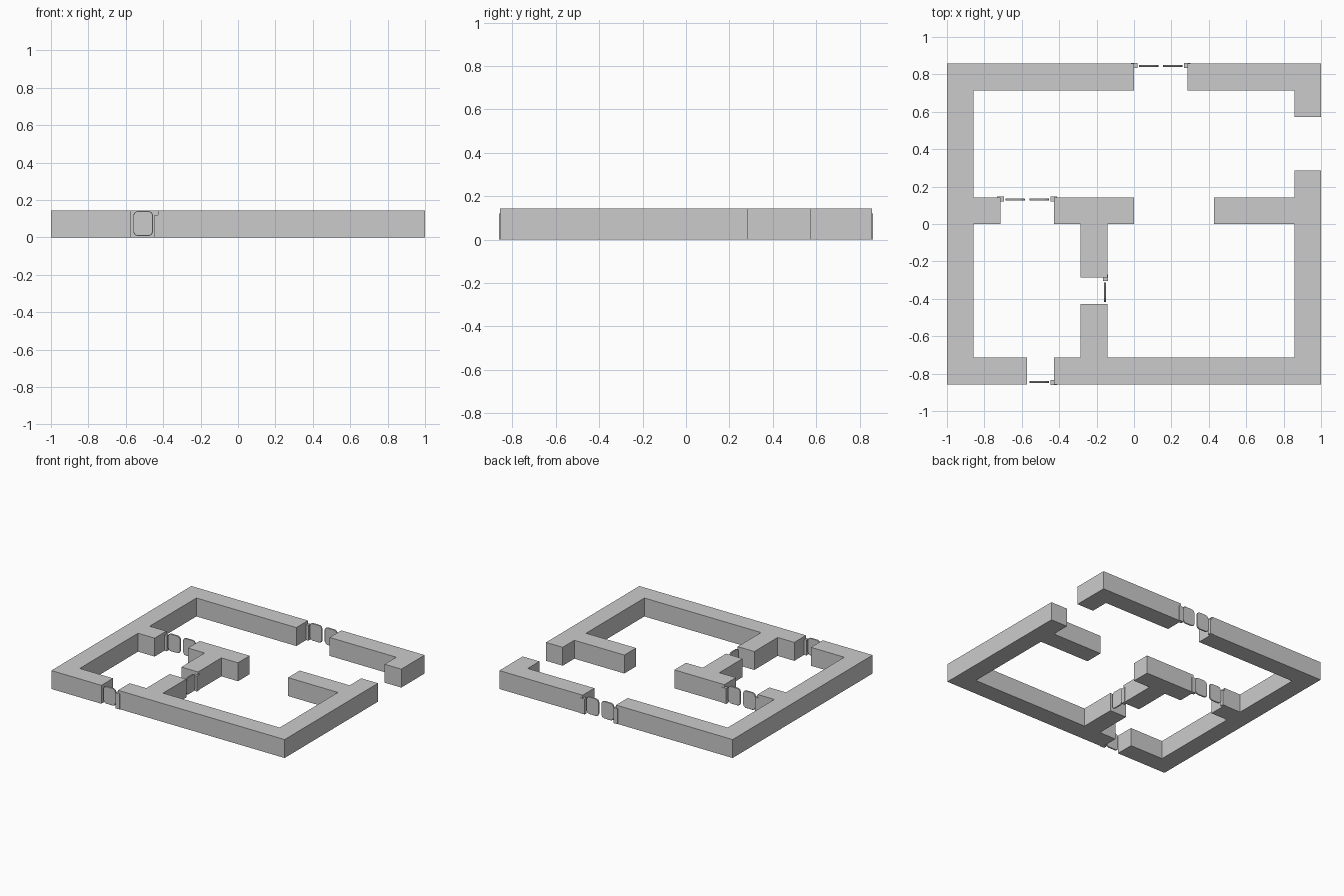
import bpy, bmesh
from math import radians
from mathutils import Vector

if "Cube" in bpy.data.objects:
    bpy.data.objects.remove(bpy.data.objects["Cube"])

U = 1 / 7  # plan module: 14 x 12 cells, walls one cell thick and tall


def new_object(name, bm):
    bmesh.ops.recalc_face_normals(bm, faces=bm.faces[:])
    mesh = bpy.data.meshes.new(name)
    bm.to_mesh(mesh)
    bm.free()
    ob = bpy.data.objects.new(name, mesh)
    bpy.context.collection.objects.link(ob)
    return ob


def extrude_all(bm, vec):
    ext = bmesh.ops.extrude_face_region(bm, geom=bm.faces[:], use_keep_orig=True)
    verts = [g for g in ext["geom"] if isinstance(g, bmesh.types.BMVert)]
    bmesh.ops.translate(bm, verts=verts, vec=vec)


# Walls from plan rectangles in cells (x0, y0, x1, y1)
rects = [(0, 0, 1, 12), (0, 11, 7, 12), (9, 11, 14, 12), (13, 10, 14, 12),
         (13, 0, 14, 8), (0, 0, 3, 1), (4, 0, 14, 1), (0, 6, 2, 7),
         (4, 6, 7, 7), (10, 6, 14, 7), (5, 4, 6, 7), (5, 0, 6, 3)]
cells = {(x, y) for x0, y0, x1, y1 in rects
         for x in range(x0, x1) for y in range(y0, y1)}
bm = bmesh.new()
for x, y in sorted(cells):
    bm.faces.new([bm.verts.new(((x + a - 7) * U, (y + b - 6) * U, 0))
                  for a, b in ((0, 0), (1, 0), (1, 1), (0, 1))])
bmesh.ops.remove_doubles(bm, verts=bm.verts[:], dist=1e-4)
extrude_all(bm, (0, 0, U))
bmesh.ops.recalc_face_normals(bm, faces=bm.faces[:])
bmesh.ops.dissolve_limit(bm, angle_limit=radians(1),
                         verts=bm.verts[:], edges=bm.edges[:])
new_object("walls", bm)


# Extruded polygon in door space: u along opening, n outward, z up
def prism(name, pts, sweep, hinge, u, n):
    h, u, n = Vector((*hinge, 0)), Vector((*u, 0)), Vector((*n, 0))
    to_world = lambda p: h + u * p[0] + n * p[1] + Vector((0, 0, p[2]))
    bm = bmesh.new()
    bm.faces.new([bm.verts.new(to_world(p)) for p in pts])
    extrude_all(bm, to_world(sweep) - h)
    return new_object(name, bm)


def door(name, cx, cy, u, n):
    hinge = ((cx - 7) * U, (cy - 6) * U)
    # L-shaped hinge post wrapping the wall corner
    post = [(-.017, .004), (.019, .004), (.019, -.022), (0, -.022),
            (0, 0), (-.017, 0)]
    prism(name + "_post", [(a, b, 0) for a, b in post], (0, 0, .12), hinge, u, n)
    # Leaf with rounded corners
    a0, a1, z0, z1, c, k = .026, .131, .007, .141, .022, .007
    outline = []
    for a, z, sa, sz, flip in ((a0, z0, 1, 1, 0), (a1, z0, -1, 1, 1),
                               (a1, z1, -1, -1, 0), (a0, z1, 1, -1, 1)):
        corner = [(a, z + sz * c), (a + sa * k, z + sz * k), (a + sa * c, z)]
        outline += corner[::-1] if flip else corner
    leaf = prism(name + "_leaf", [(a, -.018, z) for a, z in outline],
                 (0, .011, 0), hinge, u, n)
    bev = leaf.modifiers.new("edge", 'BEVEL')
    bev.width, bev.segments = .002, 1


# Doors: hinge corner in cells, opening direction, outward normal
E, W, N, S = (1, 0), (-1, 0), (0, 1), (0, -1)
door("front_door", 4, 0, W, S)
door("back_door_left", 7, 12, E, N)
door("back_door_right", 9, 12, W, N)
door("middle_door_left", 2, 7, E, N)
door("middle_door_right", 4, 7, W, N)
door("inner_door", 6, 4, S, E)
